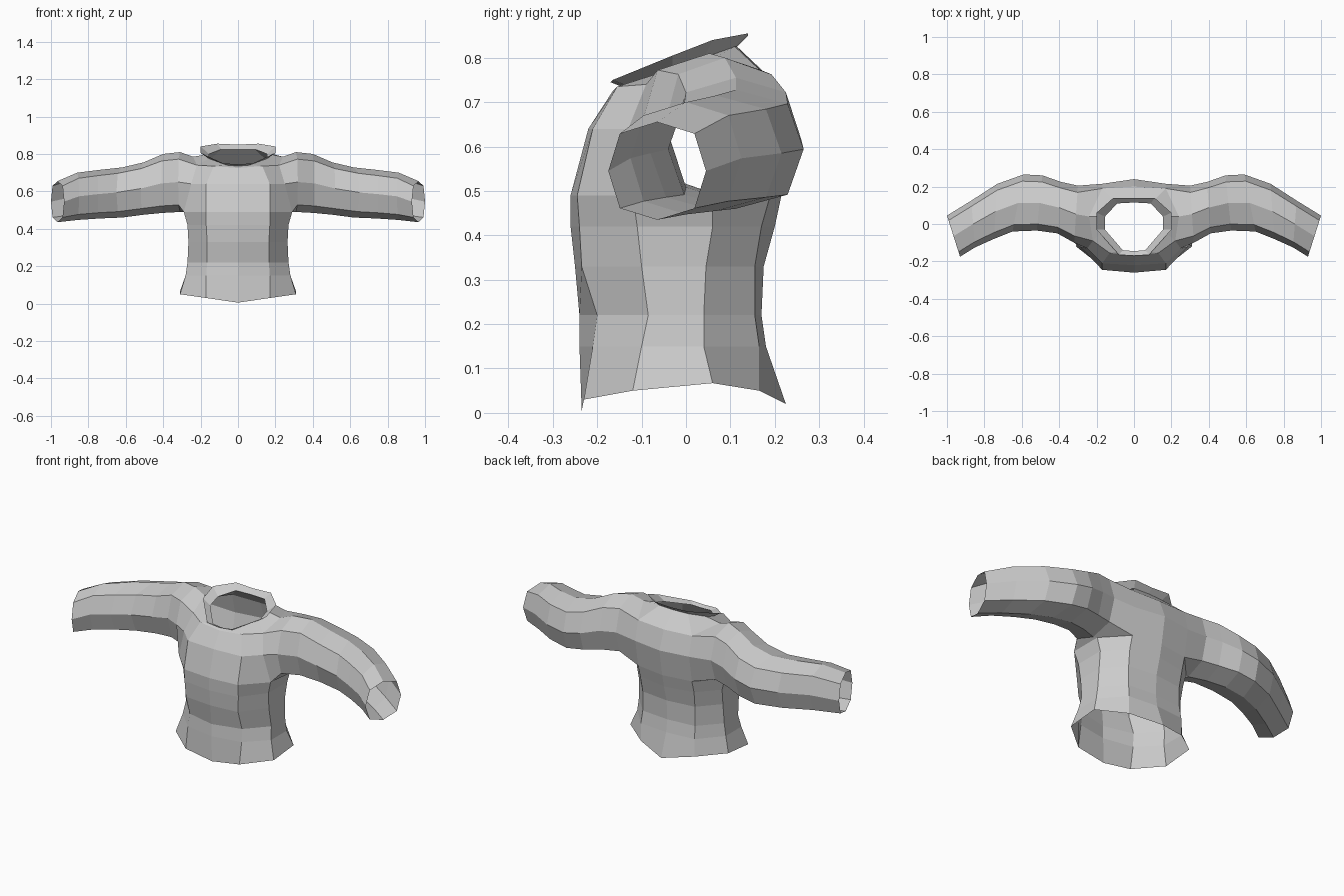
import bpy
import bmesh
from math import cos, sin, tau
from mathutils import Vector

cube = bpy.data.objects.get("Cube")
if cube:
    bpy.data.objects.remove(cube)

# Single knitted cloth colour
GREY = (0.6, 0.6, 0.6, 1.0)
cloth = bpy.data.materials.new("grey_cloth")
cloth.diffuse_color = GREY
cloth.use_nodes = True
shader = cloth.node_tree.nodes["Principled BSDF"]
shader.inputs["Base Color"].default_value = GREY
shader.inputs["Roughness"].default_value = 0.8


def mirrored_ring(half):
    """Close a half section, listed front centre to back centre, across x."""
    points = [Vector(p) for p in half]
    other = [Vector((-p.x, p.y, p.z)) for p in reversed(points[1:-1])]
    return points + other


def loft(name, rings, skip=None):
    """Skin a stack of equal rings into an open cloth shell."""
    bm = bmesh.new()
    rows = [[bm.verts.new(p) for p in ring] for ring in rings]
    count = len(rings[0])
    for level, (low, high) in enumerate(zip(rows, rows[1:])):
        for i in range(count):
            if skip and skip(level, i):
                continue
            j = (i + 1) % count
            bm.faces.new((low[i], low[j], high[j], high[i]))
    loose = [v for v in bm.verts if not v.link_faces]
    bmesh.ops.delete(bm, geom=loose, context='VERTS')
    mesh = bpy.data.meshes.new(name)
    bm.to_mesh(mesh)
    bm.free()
    mesh.materials.append(cloth)
    obj = bpy.data.objects.new(name, mesh)
    bpy.context.collection.objects.link(obj)
    return obj


def section(z, corner, side, depths, lift=(0, 0, 0, 0, 0, 0)):
    """Torso half section: flat front, two side points, flat back."""
    widths = (0, corner, side, side, corner, 0)
    return [(x, y, z + up) for x, y, up in zip(widths, depths, lift)]


# Torso sections from the dipped hem up to the armholes
HEM_LIFT = (0, .025, .045, .062, .045, .015)
halves = [
    section(.005, .17, .31, (-.235, -.23, -.12, .06, .165, .225), HEM_LIFT),
    section(.15, .17, .28, (-.24, -.21, -.1, .04, .165, .18)),
    section(.22, .165, .27, (-.24, -.2, -.085, .04, .155, .17)),
    section(.33, .165, .265, (-.25, -.235, -.1, .045, .155, .175)),
    section(.42, .17, .27, (-.26, -.24, -.11, .06, .17, .2)),
    section(.49, .17, .29, (-.26, -.245, -.12, .06, .19, .215)),
    section(.64, .17, .25, (-.22, -.21, -.13, .03, .215, .24)),
]

# Shoulder line, neck opening and flared collar edge
shoulder = [(0, -.165, .725), (.13, -.155, .735), (.22, -.09, .74),
            (.24, .04, .785), (.17, .19, .75), (0, .2, .745)]
neck = [(0, -.145, .735), (.06, -.14, .74), (.155, -.03, .775),
        (.155, .04, .8), (.09, .11, .825), (0, .115, .825)]
collar_edge = [(0, -.17, .745), (.08, -.165, .75), (.2, -.03, .805),
               (.2, .06, .84), (.11, .14, .855), (0, .14, .85)]
halves += [shoulder, neck]
torso_rings = [mirrored_ring(h) for h in halves]

ARMPIT = 5
FRONT, SIDE, BACK = 2, 3, 4


def is_armhole(level, i):
    """Side faces between armpit and shoulder stay open."""
    return ARMPIT <= level < ARMPIT + 2 and i in (2, 3, 6, 7)


loft("torso", torso_rings, is_armhole)
loft("collar", [mirrored_ring(neck), mirrored_ring(collar_edge)])

# The armhole rim, walked from the lower front corner and round the back
low, middle, high = (torso_rings[ARMPIT + k] for k in range(3))
armhole = [low[FRONT], low[SIDE], low[BACK], middle[BACK],
           high[BACK], high[SIDE], high[FRONT], middle[FRONT]]

# Sleeve stations: front x, y, back x, y, top and bottom height
stations = [
    (.32, -.10, .30, .205, .81, .49),
    (.41, -.05, .39, .225, .80, .485),
    (.52, -.035, .49, .26, .755, .475),
    (.65, -.04, .59, .265, .728, .46),
    (.75, -.08, .73, .215, .715, .455),
    (.85, -.125, .87, .125, .70, .447),
    (.93, -.175, 1.0, .045, .655, .435),
]


def sleeve_ring(fx, fy, bx, by, top, bottom):
    """Eight sided ring starting at the lower front."""
    front, back = Vector((fx, fy, 0)), Vector((bx, by, 0))
    centre = (front + back) / 2
    centre.z = (top + bottom) / 2
    across = (back - front) / 2
    rise = Vector((0, 0, (top - bottom) / 2))
    ring = []
    for k in range(8):
        angle = tau * (k + 5) / 8
        swell = 1.08 if k % 2 == 0 else 1
        ring.append(centre + swell * (cos(angle) * across + sin(angle) * rise))
    return ring


def mirror_points(ring):
    return [Vector((-p.x, p.y, p.z)) for p in reversed(ring)]


sleeve = [armhole] + [sleeve_ring(*s) for s in stations]
loft("sleeve_left", sleeve)
loft("sleeve_right", [mirror_points(r) for r in sleeve])
